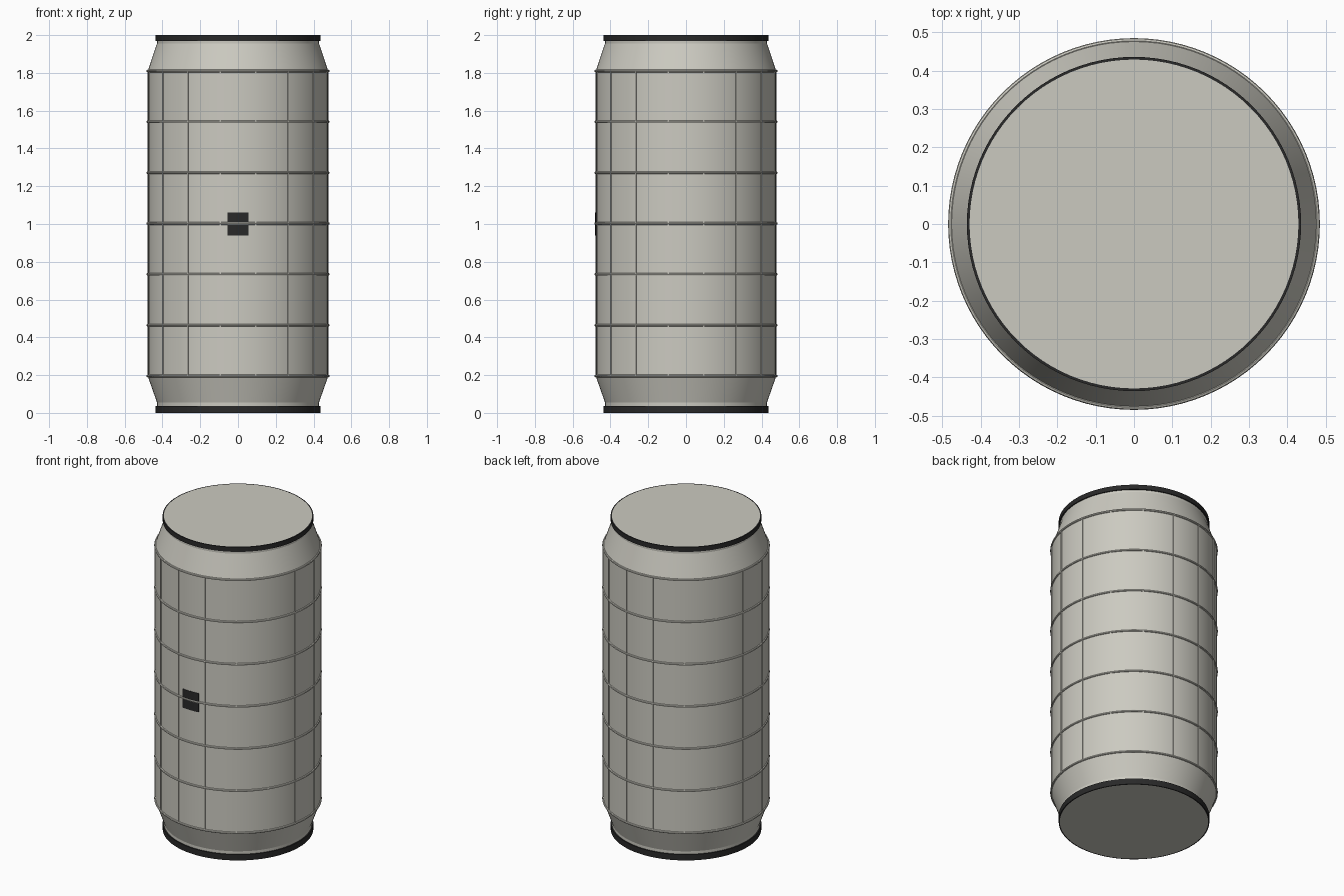
import bpy
import bmesh
import math

cube = bpy.data.objects.get("Cube")
if cube:
    bpy.data.objects.remove(cube, do_unlink=True)

HEIGHT = 2.0
BODY_R = 0.478
RIM_R = 0.436
LID_R = 0.429
LOW, HIGH = 0.195, 1.81   # ends of the straight wall
SEGMENTS = 96


def make_material(name, color):
    mat = bpy.data.materials.new(name)
    mat.use_nodes = True
    mat.diffuse_color = color
    mat.node_tree.nodes["Principled BSDF"].inputs["Base Color"].default_value = color
    return mat


shell = make_material("warm grey shell", (0.60, 0.59, 0.53, 1))
dark = make_material("charcoal", (0.022, 0.022, 0.022, 1))


def finish(bm, name, mat, smooth=True):
    bmesh.ops.remove_doubles(bm, verts=bm.verts, dist=1e-5)
    bmesh.ops.recalc_face_normals(bm, faces=bm.faces)
    mesh = bpy.data.meshes.new(name)
    bm.to_mesh(mesh)
    bm.free()
    mesh.materials.append(mat)
    obj = bpy.data.objects.new(name, mesh)
    bpy.context.collection.objects.link(obj)
    if smooth:
        bpy.ops.object.select_all(action="DESELECT")
        obj.select_set(True)
        bpy.context.view_layer.objects.active = obj
        bpy.ops.object.shade_smooth_by_angle(angle=math.radians(15))
    return obj


def lathe(name, profile, mat, closed=False):
    """Spin a (radius, height) profile around the z axis."""
    bm = bmesh.new()
    verts = [bm.verts.new((r, 0, z)) for r, z in profile]
    edges = [bm.edges.new(pair) for pair in zip(verts, verts[1:])]
    if closed:
        edges.append(bm.edges.new((verts[-1], verts[0])))
    bmesh.ops.spin(bm, geom=verts + edges, cent=(0, 0, 0), axis=(0, 0, 1),
                   angle=math.tau, steps=SEGMENTS, use_duplicate=False)
    return finish(bm, name, mat)


# Pressure shell with tapered shoulders and flat ends
lathe("shell", [(0, 0), (LID_R, 0), (LID_R, 0.055), (BODY_R, LOW),
                (BODY_R, HIGH), (LID_R, 1.955), (LID_R, HEIGHT), (0, HEIGHT)], shell)

# Dark docking rims at both ends
for name, z0, z1 in (("bottom_rim", 0, 0.037), ("top_rim", 1.97, HEIGHT)):
    lathe(name, [(LID_R, z0), (RIM_R, z0), (RIM_R, z1), (LID_R, z1)], dark, True)

# Raised hoops around the wall
RINGS = 7
for i in range(RINGS):
    z = LOW + (HIGH - LOW) * i / (RINGS - 1)
    section = [(BODY_R + 0.007 * math.cos(a), z + 0.007 * math.sin(a))
               for a in (math.tau * k / 8 for k in range(8))]
    lathe(f"hoop_{i + 1}", section, shell, True)

# Slim upright ribs between the hoops
RIBS = 16
for i in range(RIBS):
    a = math.tau * (i + 0.5) / RIBS
    bm = bmesh.new()
    bmesh.ops.create_cube(bm, size=1)
    bmesh.ops.scale(bm, vec=(0.008, 0.008, HIGH - LOW), verts=bm.verts)
    bmesh.ops.translate(bm, vec=(BODY_R, 0, (LOW + HIGH) / 2), verts=bm.verts)
    rib = finish(bm, f"rib_{i + 1}", shell, False)
    rib.rotation_euler.z = a

# Small dark window plate curved to the front wall
bm = bmesh.new()
STEPS = 8
half = math.asin(0.056 / BODY_R)
columns = []
for i in range(STEPS + 1):
    a = -math.pi / 2 - half + 2 * half * i / STEPS
    columns.append([bm.verts.new((r * math.cos(a), r * math.sin(a), z))
                    for r, z in ((0.474, 0.94), (0.481, 0.94), (0.481, 1.06), (0.474, 1.06))])
for left, right in zip(columns, columns[1:]):
    for k in range(4):
        n = (k + 1) % 4
        bm.faces.new((left[k], right[k], right[n], left[n]))
bm.faces.new(columns[0])
bm.faces.new(columns[-1])
finish(bm, "front_window", dark)
